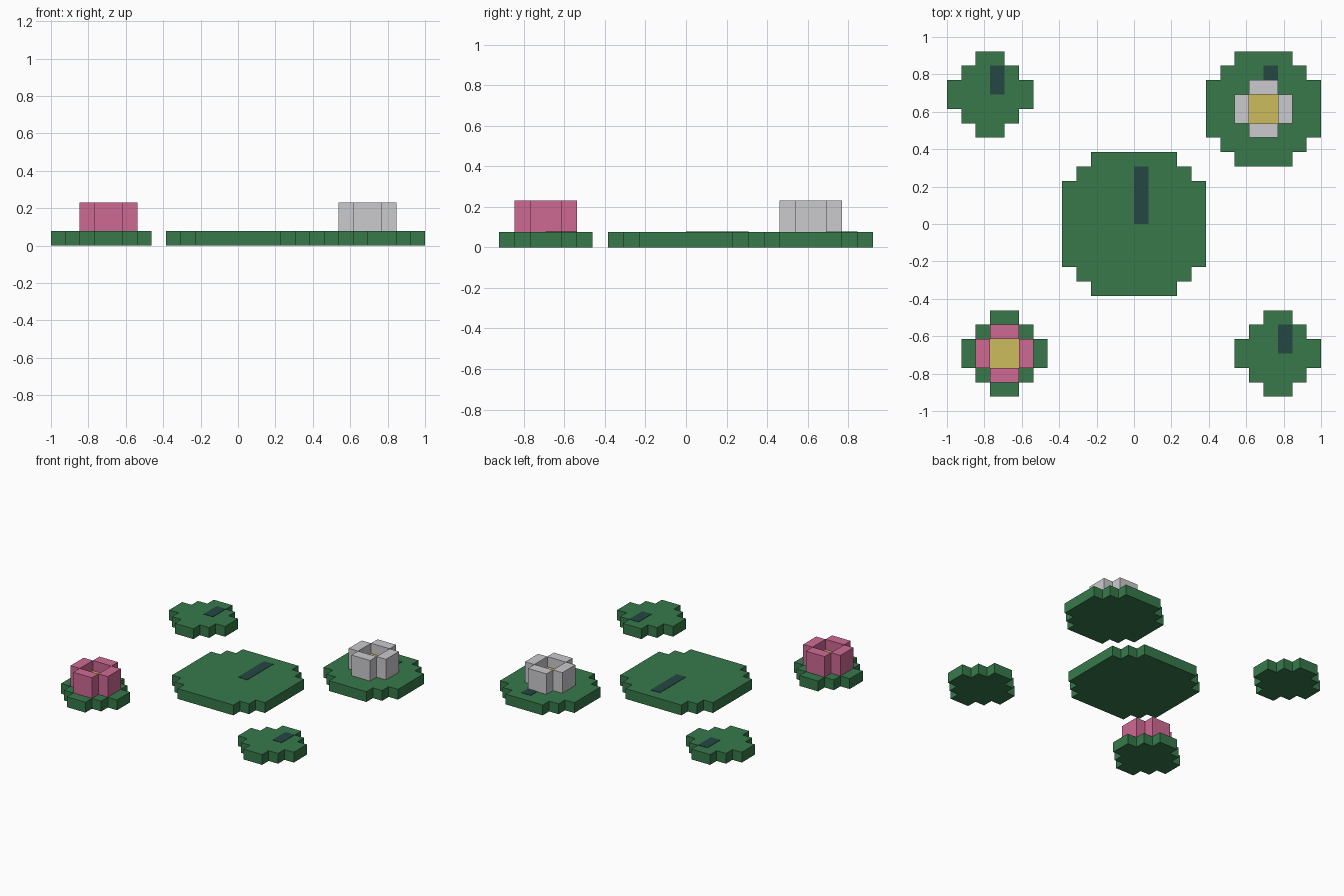
import bpy
import bmesh
from mathutils import Matrix, Vector

U = 1 / 13  # size of one block

if "Cube" in bpy.data.objects:
    bpy.data.objects.remove(bpy.data.objects["Cube"], do_unlink=True)


def material(name, srgb):
    color = [((c / 255 + 0.055) / 1.055) ** 2.4 for c in srgb] + [1]
    mat = bpy.data.materials.new(name)
    mat.use_nodes = True
    mat.diffuse_color = color
    mat.node_tree.nodes["Principled BSDF"].inputs["Base Color"].default_value = color
    return mat


green = material("leaf green", (55, 121, 74))
dark = material("dark notch", (37, 71, 67))
pink = material("petal pink", (206, 106, 148))
white = material("petal white", (203, 203, 207))
yellow = material("flower yellow", (206, 188, 92))


def finish(name, bm, mat, center):
    bmesh.ops.recalc_face_normals(bm, faces=bm.faces)
    bm.transform(Matrix.Scale(U, 4))
    mesh = bpy.data.meshes.new(name)
    bm.to_mesh(mesh)
    bm.free()
    mesh.materials.append(mat)
    obj = bpy.data.objects.new(name, mesh)
    obj.location = (center[0] * U, center[1] * U, 0)
    bpy.context.collection.objects.link(obj)


def add_box(bm, low, high, turn=0):
    low, high = Vector(low), Vector(high)
    size = high - low
    matrix = (Matrix.Rotation(turn, 4, "Z") @ Matrix.Translation((low + high) / 2)
              @ Matrix.Diagonal((*size, 1)))
    bmesh.ops.create_cube(bm, size=1, matrix=matrix)


def lily_pad(name, center, h):
    # Stepped outline: one corner staircase turned four times
    corner = [(h, h - 2), (h - 1, h - 2), (h - 1, h - 1), (h - 2, h - 1), (h - 2, h)]
    outline = []
    for _ in range(4):
        outline += corner
        corner = [(-y, x) for x, y in corner]
    bm = bmesh.new()
    face = bm.faces.new([bm.verts.new((x, y, 0)) for x, y in outline])
    side = bmesh.ops.extrude_face_region(bm, geom=[face], use_keep_orig=True)
    top = [v for v in side["geom"] if isinstance(v, bmesh.types.BMVert)]
    bmesh.ops.translate(bm, verts=top, vec=(0, 0, 1))
    finish(name, bm, green, center)
    # Dark notch as a thin plate from the middle towards the back
    bm = bmesh.new()
    add_box(bm, (0, 0, 0.98), (1, h - 1, 1.03))
    finish(name + "_notch", bm, dark, center)


def flower(name, center, mat):
    quarter = 1.5707963
    bm = bmesh.new()
    for i in range(4):
        add_box(bm, (1, -1, 1), (2, 1, 3), i * quarter)
    finish(name + "_petals", bm, mat, center)
    bm = bmesh.new()
    add_box(bm, (-1, -1, 1), (1, 1, 2))
    finish(name + "_center", bm, yellow, center)


# Pads: block centre and half width
lily_pad("middle_pad", (0, 0), 5)
lily_pad("back_left_pad", (9, 8), 4)
lily_pad("back_right_pad", (-10, 9), 3)
lily_pad("front_left_pad", (10, -9), 3)
lily_pad("front_right_pad", (-9, -9), 3)

# Flowers
flower("white_flower", (9, 8), white)
flower("pink_flower", (-9, -9), pink)
